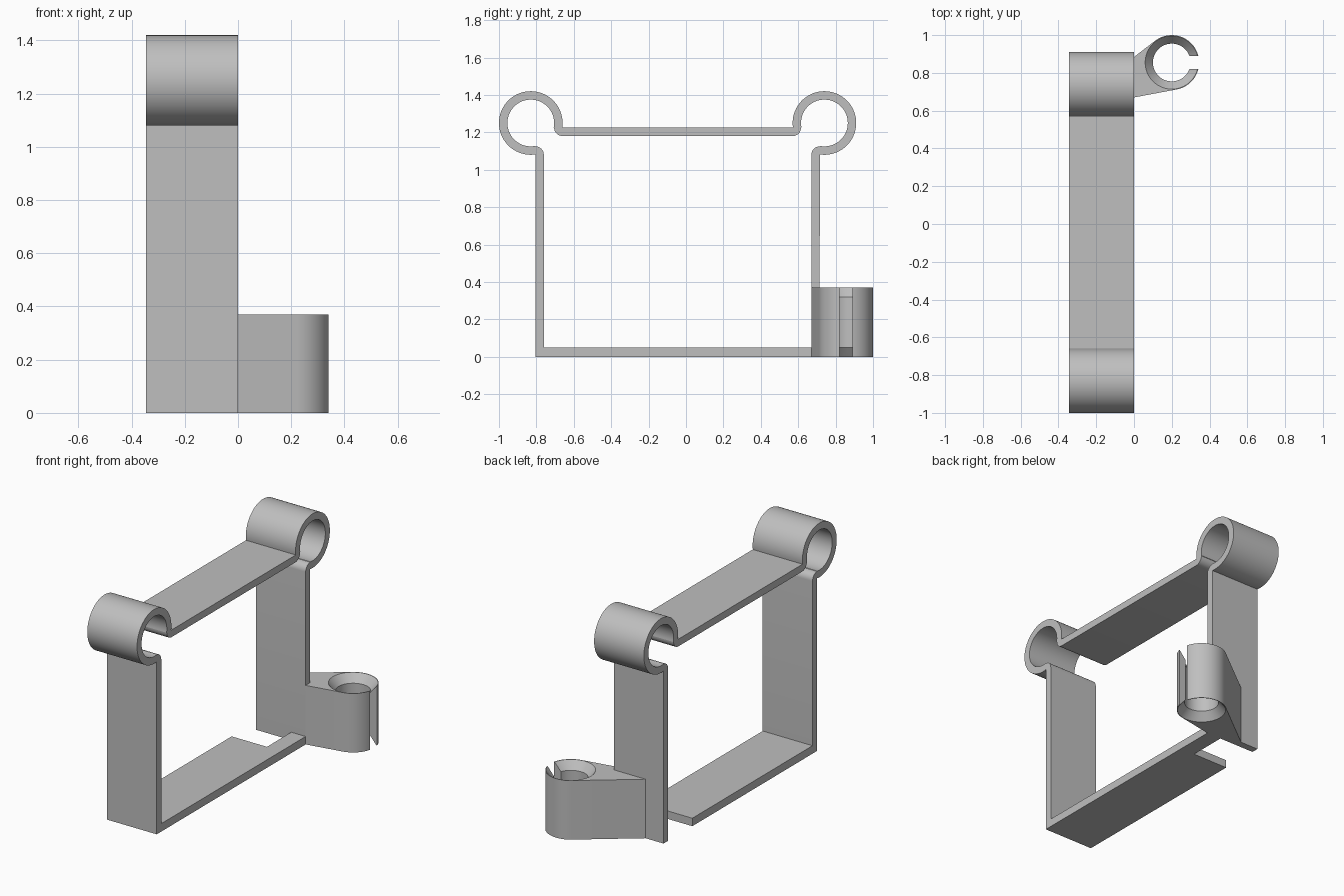
import bpy, bmesh
from math import sin, cos, radians, degrees, asin

cube = bpy.data.objects.get("Cube")
if cube:
    bpy.data.objects.remove(cube)

grey = bpy.data.materials.new("plain grey")
grey.use_nodes = True
colour = (0.52, 0.52, 0.52, 1)
grey.diffuse_color = colour
grey.node_tree.nodes["Principled BSDF"].inputs["Base Color"].default_value = colour


def arc(cx, cy, r, start, end, steps):
    """Points along an arc, angles in degrees."""
    angles = [radians(start + (end - start) * i / steps) for i in range(steps + 1)]
    return [(cx + r * cos(a), cy + r * sin(a)) for a in angles]


def loft(name, loops):
    """Join matching closed loops with quads and cap both ends."""
    bm = bmesh.new()
    rings = [[bm.verts.new(p) for p in loop] for loop in loops]
    n = len(rings[0])
    for a, b in zip(rings, rings[1:]):
        for i in range(n):
            j = (i + 1) % n
            bm.faces.new((a[i], a[j], b[j], b[i]))
    bm.faces.new(rings[0])
    bm.faces.new(rings[-1])
    bmesh.ops.recalc_face_normals(bm, faces=bm.faces)
    mesh = bpy.data.meshes.new(name)
    bm.to_mesh(mesh)
    bm.free()
    mesh.materials.append(grey)
    obj = bpy.data.objects.new(name, mesh)
    bpy.context.collection.objects.link(obj)
    bpy.ops.object.select_all(action="DESELECT")
    obj.select_set(True)
    bpy.context.view_layer.objects.active = obj
    bpy.ops.object.shade_smooth_by_angle(angle=radians(30))
    return obj


# Shared sizes
WIDTH = 0.345
WALL = 0.045
FLOOR = 0.05
MID_Y = -0.045
IN_Y, OUT_Y = 0.67, 0.715
RING_Y, RING_Z, RING_R = 0.74, 1.25, 0.17


def mirrored(points):
    return [(2 * MID_Y - y, z) for y, z in reversed(points)]


# Frame band: two walls, two open rings and the top bar as one profile
outside = [(OUT_Y, 0)] + arc(RING_Y, RING_Z, RING_R, -98.4, 188.4, 56)
inside = (arc(0.57, 1.225, WALL, -90, 0, 8)
          + arc(RING_Y, RING_Z, RING_R - WALL, 191, -101, 56)
          + arc(OUT_Y, 1.08, WALL, 90, 180, 8)
          + [(IN_Y, 0)])
profile = outside + mirrored(outside) + mirrored(inside) + inside
loft("frame_band", [[(x, y, z) for y, z in profile] for x in (-WIDTH, 0)])

# Floor plate, notched beside the back wall
front_y = 2 * MID_Y - IN_Y
plate = [(-WIDTH, front_y), (0, front_y), (0, IN_Y),
         (-0.1, IN_Y), (-0.1, 0.43), (-WIDTH, 0.43)]
loft("floor_plate", [[(x, y, z) for x, y in plate] for z in (0, FLOOR)])

# Side clip: slotted tube with a tapered root and flared bore ends
CLIP_X, CLIP_Y, CLIP_R, SLOT = 0.2, 0.855, 0.145, 0.035


def clip_outline(bore):
    gap = degrees(asin(SLOT / CLIP_R))
    bore_gap = degrees(asin(SLOT / bore))
    return (arc(CLIP_X, CLIP_Y, CLIP_R, gap, 127.5, 20)
            + [(-0.22, OUT_Y), (0, OUT_Y), (0, IN_Y)]
            + arc(CLIP_X, CLIP_Y, CLIP_R, 279.4, 360 - gap, 12)
            + arc(CLIP_X, CLIP_Y, bore, 360 - bore_gap, bore_gap, 48))


sections = [(0, 0.141), (0.05, 0.1), (0.32, 0.1), (0.37, 0.141)]
loft("side_clip", [[(x, y, z) for x, y in clip_outline(r)] for z, r in sections])
